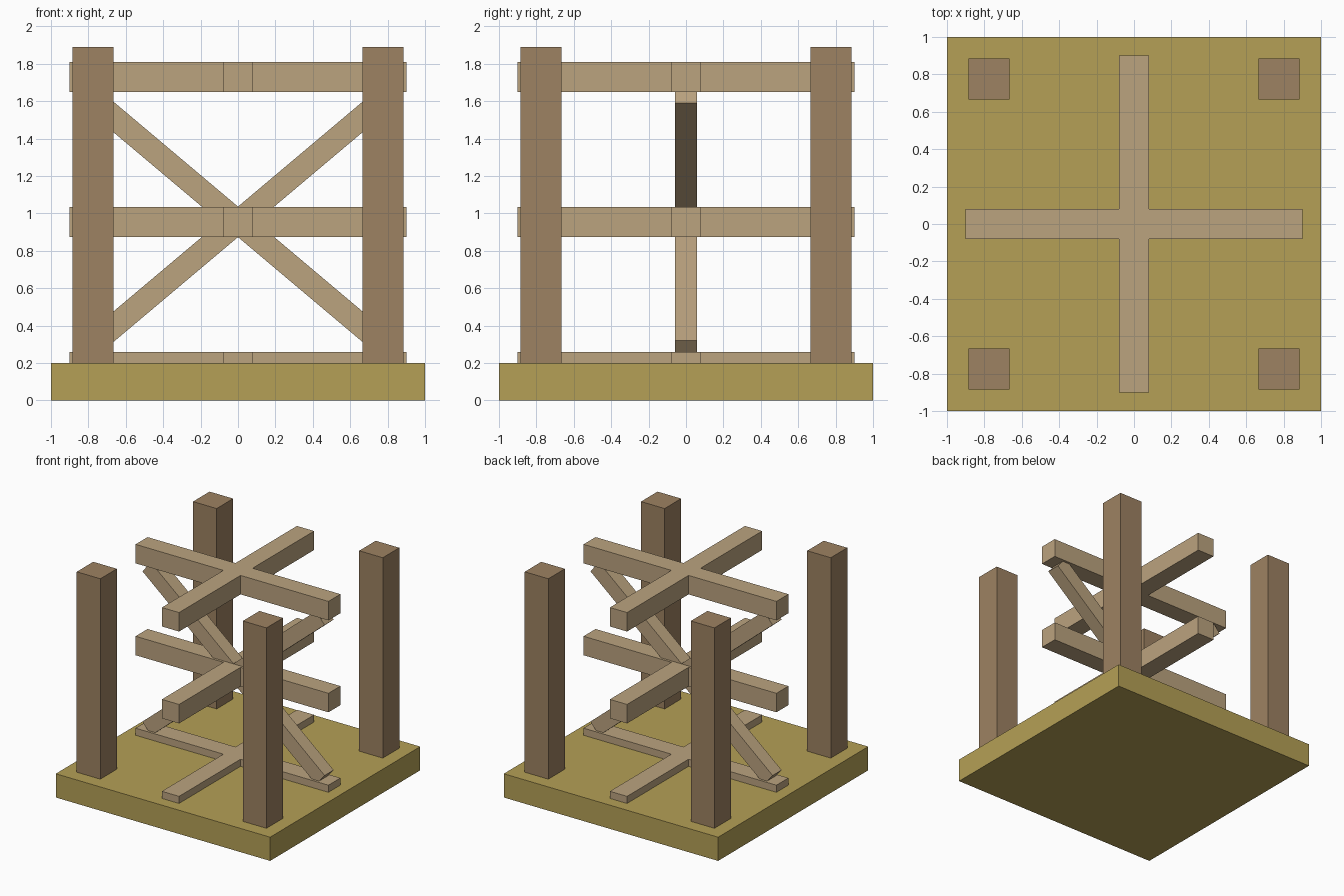
import bpy
import math

if "Cube" in bpy.data.objects:
    bpy.data.objects.remove(bpy.data.objects["Cube"])


def material(name, rgb):
    m = bpy.data.materials.new(name)
    m.diffuse_color = (*rgb, 1)
    m.use_nodes = True
    m.node_tree.nodes["Principled BSDF"].inputs["Base Color"].default_value = m.diffuse_color
    return m


BASE = material("base_olive", (0.462, 0.352, 0.093))
POST = material("post_brown", (0.337, 0.223, 0.122))
BEAM = material("beam_tan", (0.497, 0.366, 0.212))


def box(name, size, loc, mat, pitch=0.0):
    bpy.ops.mesh.primitive_cube_add(size=1, location=loc, rotation=(0, pitch, 0))
    ob = bpy.context.object
    ob.name = name
    ob.scale = size
    ob.data.materials.append(mat)
    return ob


# Square base slab
box("base", (2, 2, 0.2), (0, 0, 0.1), BASE)

# Four corner posts standing on the slab
for sx, side in ((-1, "left"), (1, "right")):
    for sy, end in ((-1, "front"), (1, "back")):
        box(f"post_{end}_{side}", (0.22, 0.22, 1.69),
            (sx * 0.775, sy * 0.775, 1.045), POST)

# Three levels of crossed beams, the lowest sunk into the slab
for level, z in (("lower", 0.18), ("middle", 0.955), ("upper", 1.73)):
    box(f"{level}_beam_across", (1.8, 0.16, 0.16), (0, 0, z), BEAM)
    box(f"{level}_beam_deep", (0.16, 1.8, 0.16), (0, 0, z), BEAM)

# Diagonal braces crossing at the middle beam
rise, half_run = 0.682, 0.81
angle = math.atan2(rise, half_run)
length = 2 * math.hypot(rise, half_run)
for sign, label in ((-1, "rising"), (1, "falling")):
    box(f"{label}_brace", (length, 0.12, 0.125), (0, 0, 0.955), BEAM, sign * angle)
